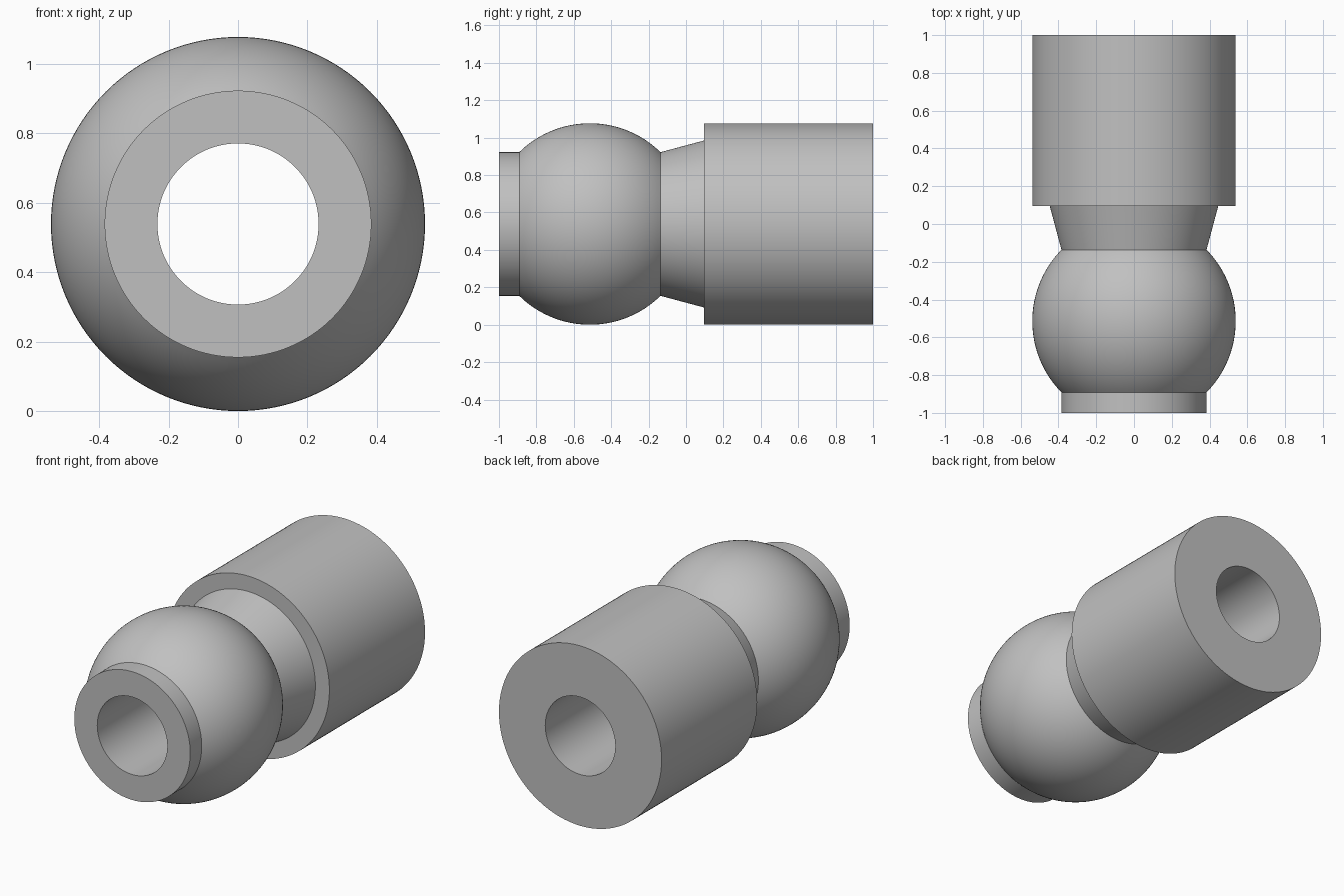
import bpy, bmesh
from math import pi, sqrt, asin, sin, cos, radians
from mathutils import Vector

cube = bpy.data.objects.get("Cube")
if cube:
    bpy.data.objects.remove(cube, do_unlink=True)

# Main dimensions, all turned around one axis along y
OUTER, BORE, COLLAR, NECK = 0.5385, 0.232, 0.384, 0.446
BALL_Y, SHOULDER_Y = -0.514, 0.095
SEGMENTS, ARC_STEPS = 128, 40

metal = bpy.data.materials.new("plain grey")
metal.use_nodes = True
grey = (0.53, 0.53, 0.53, 1)
metal.diffuse_color = grey
metal.node_tree.nodes["Principled BSDF"].inputs["Base Color"].default_value = grey

# Profile as (y, radius): bore, front collar, ball arc, flared neck, sleeve
half = asin(COLLAR / OUTER)
arc = [half + (pi - 2 * half) * i / ARC_STEPS for i in range(ARC_STEPS + 1)]
profile = [(-1, BORE), (-1, COLLAR)]
profile += [(BALL_Y - OUTER * cos(a), OUTER * sin(a)) for a in arc]
profile += [(SHOULDER_Y, NECK), (SHOULDER_Y, OUTER), (1, OUTER), (1, BORE)]

# Spin the closed profile into a solid of revolution
bm = bmesh.new()
verts = [bm.verts.new((r, y, OUTER)) for y, r in profile]
edges = [bm.edges.new((a, b)) for a, b in zip(verts, verts[1:] + verts[:1])]
bmesh.ops.spin(bm, geom=verts + edges, cent=(0, 0, OUTER), axis=(0, 1, 0),
               angle=2 * pi, steps=SEGMENTS, use_merge=True)
bmesh.ops.remove_doubles(bm, verts=bm.verts, dist=1e-5)
bmesh.ops.recalc_face_normals(bm, faces=bm.faces)
mesh = bpy.data.meshes.new("ball_ended_sleeve")
bm.to_mesh(mesh)
bm.free()
mesh.materials.append(metal)

sleeve = bpy.data.objects.new("ball_ended_sleeve", mesh)
bpy.context.collection.objects.link(sleeve)
bpy.ops.object.select_all(action="DESELECT")
sleeve.select_set(True)
bpy.context.view_layer.objects.active = sleeve
# Low angle keeps the ball-to-neck and ball-to-collar creases crisp
bpy.ops.object.shade_smooth_by_angle(angle=radians(20))
